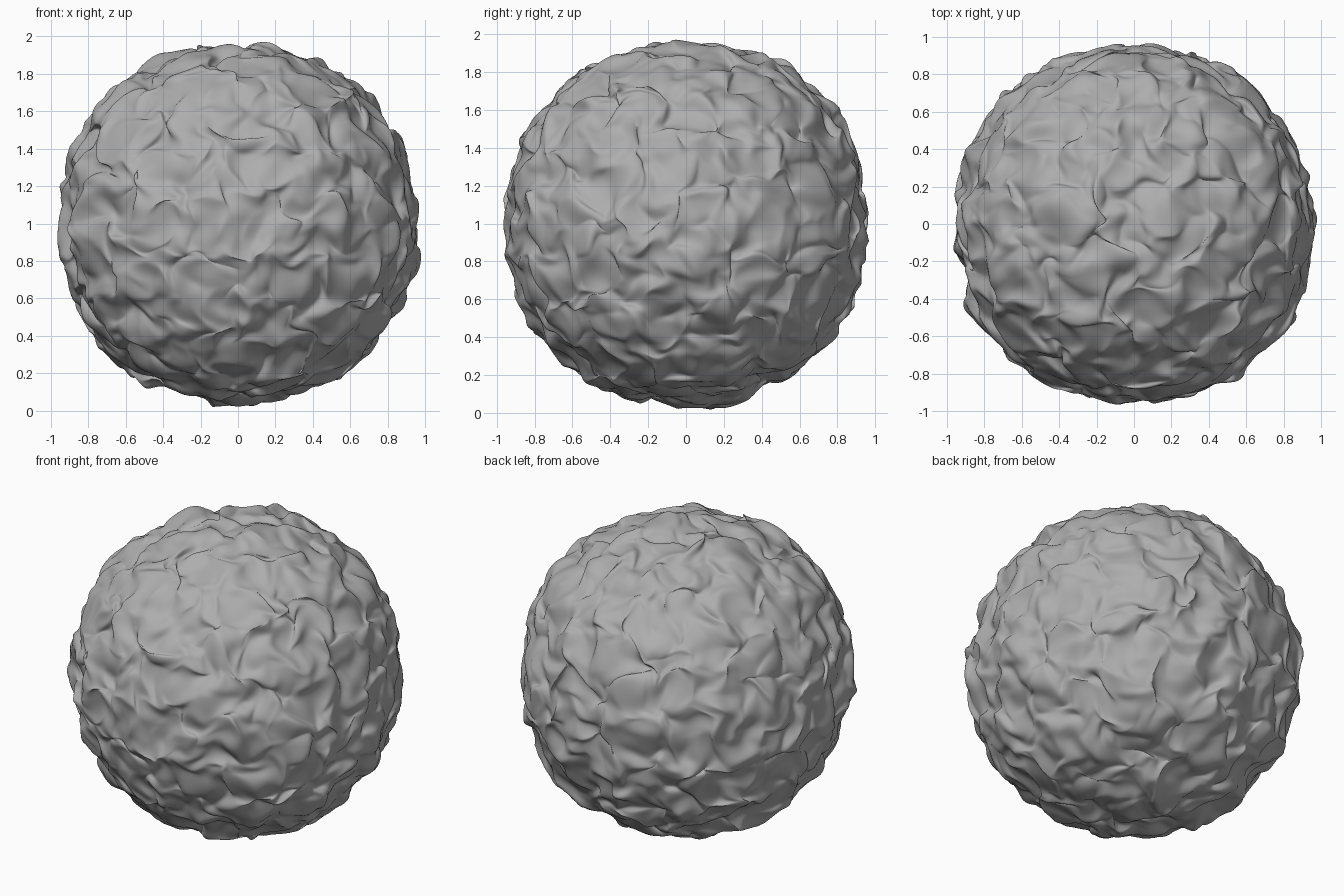
import bpy
from mathutils import Vector, noise

cube = bpy.data.objects.get("Cube")
if cube:
    bpy.data.objects.remove(cube, do_unlink=True)

# Plain grey stone
stone = bpy.data.materials.new("stone_grey")
stone.use_nodes = True
grey = (0.42, 0.42, 0.42, 1)
stone.diffuse_color = grey
stone.node_tree.nodes["Principled BSDF"].inputs["Base Color"].default_value = grey

CUBE_SIZE = 2.25
OFFSET = Vector((3.1, 7.4, 1.7))


def crumple(point):
    """Push a point of the rounded block into lumps and leaning folds."""
    radius = point.length
    direction = point / radius
    p = direction + OFFSET
    drift = noise.noise_vector(p * 4.6)
    fine = noise.noise_vector(p * 9 + OFFSET)
    height = 0.055 * noise.noise(p * 5.5 + OFFSET) + 0.024 * noise.noise(p * 11)
    slide = drift * 0.09 + fine * 0.042
    slide -= direction * slide.dot(direction)
    return (direction + slide).normalized() * (radius + height)


# Rounded block: a cube smoothed almost to a ball, fuller towards its corners
bpy.ops.mesh.primitive_cube_add(size=CUBE_SIZE, location=(0, 0, 1))
boulder = bpy.context.object
boulder.name = "boulder"
rounding = boulder.modifiers.new("rounding", "SUBSURF")
rounding.levels = 7
bpy.ops.object.modifier_apply(modifier=rounding.name)

# Crumpled surface
for v in boulder.data.vertices:
    v.co = crumple(v.co)
bpy.ops.object.shade_smooth()
boulder.data.materials.append(stone)
